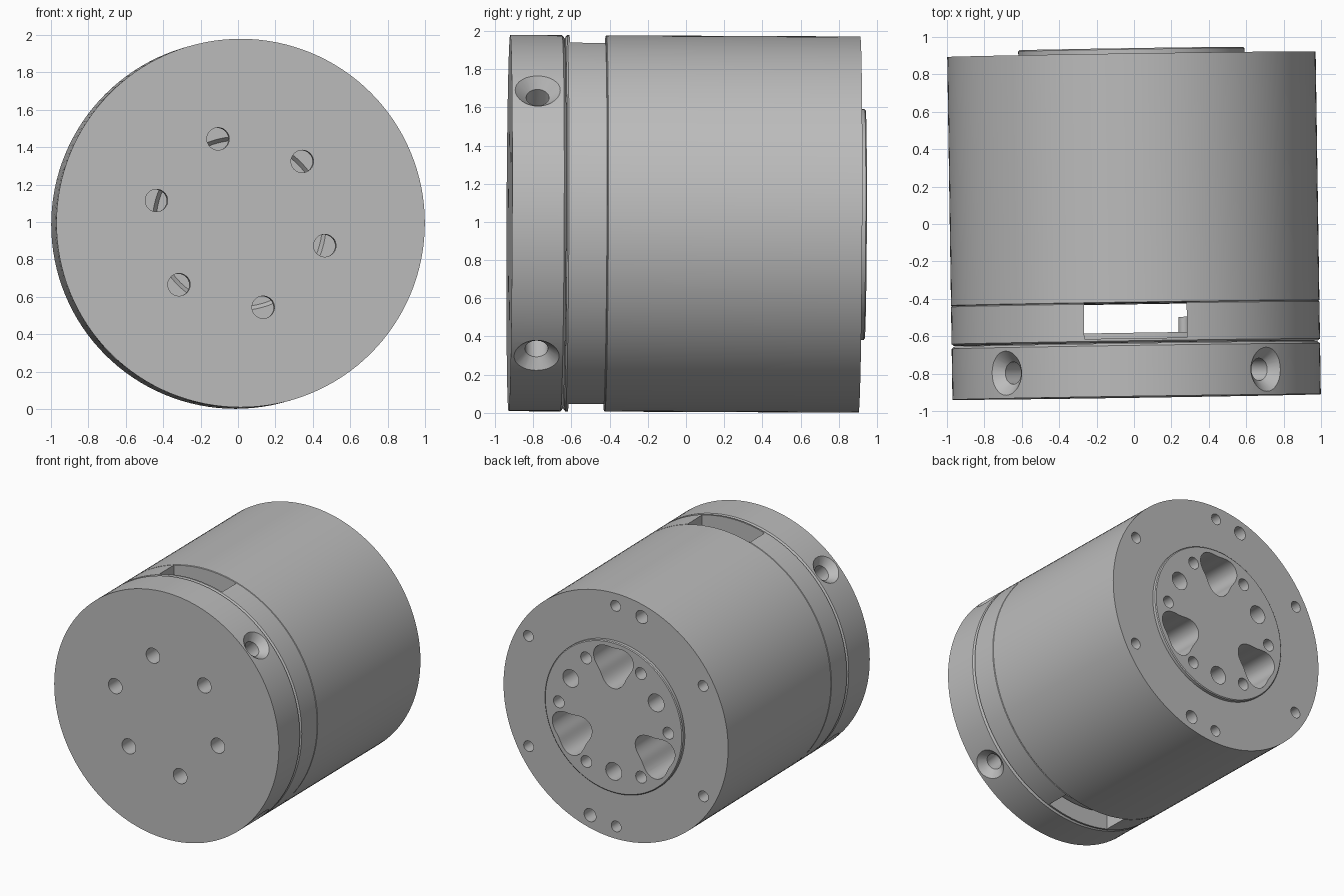
import bpy, bmesh, math
from mathutils import Matrix, Vector

cube = bpy.data.objects.get("Cube")
if cube:
    bpy.data.objects.remove(cube)

grey = bpy.data.materials.new("machined_grey")
grey.use_nodes = True
COLOR = (0.5, 0.5, 0.5, 1)
grey.diffuse_color = COLOR
grey.node_tree.nodes["Principled BSDF"].inputs["Base Color"].default_value = COLOR

# Axis frame: u points to -x, v up, depth runs from front to back along +y
AXIS = Matrix(((-1, 0, 0, 0), (0, 0, 1, 0), (0, 1, 0, 0), (0, 0, 0, 1)))
PLACE = (Matrix.Translation((0, 0, 0.99))
         @ Matrix.Rotation(math.radians(0.87), 4, 'Z')
         @ Matrix.Rotation(math.radians(-0.25), 4, 'X'))


def stack(bm, sections, mat=AXIS, seg=32, shape=lambda a: 1.0, closed=False):
    """Bridge (radius, depth) outlines into a solid, or into a ring if closed."""
    loops = []
    for r, d in sections:
        loop = []
        for i in range(seg):
            a = math.tau * i / seg
            k = r * shape(a)
            loop.append(bm.verts.new(mat @ Vector((k * math.cos(a), k * math.sin(a), d))))
        loops.append(loop)
    pairs = list(zip(loops, loops[1:]))
    if closed:
        pairs.append((loops[-1], loops[0]))
    else:
        bm.faces.new(loops[0][::-1])
        bm.faces.new(loops[-1])
    for p, q in pairs:
        for i in range(seg):
            j = (i + 1) % seg
            bm.faces.new((p[i], p[j], q[j], q[i]))


def finish(bm, name):
    bmesh.ops.recalc_face_normals(bm, faces=bm.faces)
    mesh = bpy.data.meshes.new(name)
    bm.to_mesh(mesh)
    bm.free()
    obj = bpy.data.objects.new(name, mesh)
    bpy.context.collection.objects.link(obj)
    return obj


def solid(name, sections, seg=128, **kw):
    bm = bmesh.new()
    stack(bm, sections, seg=seg, **kw)
    obj = finish(bm, name)
    obj.data.materials.append(grey)
    return obj


def cut(obj, bm):
    """Subtract the solids in bm from obj and drop the cutter."""
    cutter = finish(bm, "cutter")
    cutter.hide_render = True
    mod = obj.modifiers.new("cut", 'BOOLEAN')
    mod.operation = 'DIFFERENCE'
    mod.solver = 'EXACT'
    mod.object = cutter
    graph = bpy.context.evaluated_depsgraph_get()
    graph.update()
    mesh = bpy.data.meshes.new_from_object(obj.evaluated_get(graph))
    obj.modifiers.clear()
    obj.data = mesh
    bpy.data.objects.remove(cutter)


def at(radius, degrees):
    """Axis frame moved out to a point on a bolt circle, u pointing outward."""
    return (AXIS @ Matrix.Rotation(math.radians(degrees), 4, 'Z')
            @ Matrix.Translation((radius, 0, 0)))


# Front plate with locating step, six axial holes and four countersunk side holes
plate = solid("front_plate", [(0.985, -0.925), (0.985, -0.653), (0.97, -0.641),
                              (0.84, -0.641), (0.84, -0.585)])
bm = bmesh.new()
for k in range(6):
    stack(bm, [(0.06, -0.96), (0.06, -0.55)], at(0.466, 15 + 60 * k))
for k in range(4):
    radial = (AXIS @ Matrix.Translation((0, 0, -0.79))
              @ Matrix.Rotation(math.radians(45 + 90 * k), 4, 'Z')
              @ Matrix.Rotation(math.pi / 2, 4, 'Y'))
    stack(bm, [(0.06, 0.7), (0.06, 0.93), (0.115, 0.982), (0.135, 1.0)], radial)
cut(plate, bm)

# Spacer ring with windows at top and bottom
ring = solid("spacer_ring", [(0.85, -0.638), (0.972, -0.638), (0.985, -0.628),
                             (0.985, -0.429), (0.981, -0.425), (0.85, -0.425)],
             closed=True)
bm = bmesh.new()
bmesh.ops.create_cube(bm, size=1, matrix=Matrix.Translation((0, -0.515, 0))
                      @ Matrix.Diagonal((0.55, 0.2, 2.4, 1)))
cut(ring, bm)

# Main body with front recess and raised back boss
body = solid("main_body", [(0.445, -0.4), (0.465, -0.425), (0.981, -0.425),
                           (0.985, -0.421), (0.985, 0.908), (0.605, 0.908),
                           (0.605, 0.932), (0.598, 0.938)])
bm = bmesh.new()
# Rim holes
for angle in (30, 90, 150, 210, 270, 330, 75, 255):
    r = 0.052 if angle in (75, 255) else 0.043
    stack(bm, [(r, 0.65), (r, 0.96)], at(0.885, angle))
# Boss holes
for k in range(6):
    stack(bm, [(0.047, 0.65), (0.047, 0.96)], at(0.48, 60 * k))
for k in range(3):
    stack(bm, [(0.07, 0.6), (0.07, 0.96)], at(0.432, 30 + 120 * k))
    # Three-lobed pockets
    stack(bm, [(0.163, 0.5), (0.163, 0.96)], at(0.42, 90 + 120 * k), seg=60,
          shape=lambda a: 1 - 0.15 * math.cos(3 * a))
cut(body, bm)

# Stop pin inside the window
pin = solid("stop_pin", [(0.03, -0.6), (0.03, -0.5)], seg=32,
            mat=AXIS @ Matrix.Translation((-0.26, 0, 0)))

# Place and shade
bpy.ops.object.select_all(action='DESELECT')
for obj in (plate, ring, body, pin):
    obj.matrix_world = PLACE
    obj.select_set(True)
bpy.context.view_layer.objects.active = body
bpy.ops.object.shade_smooth_by_angle(angle=math.radians(25))
